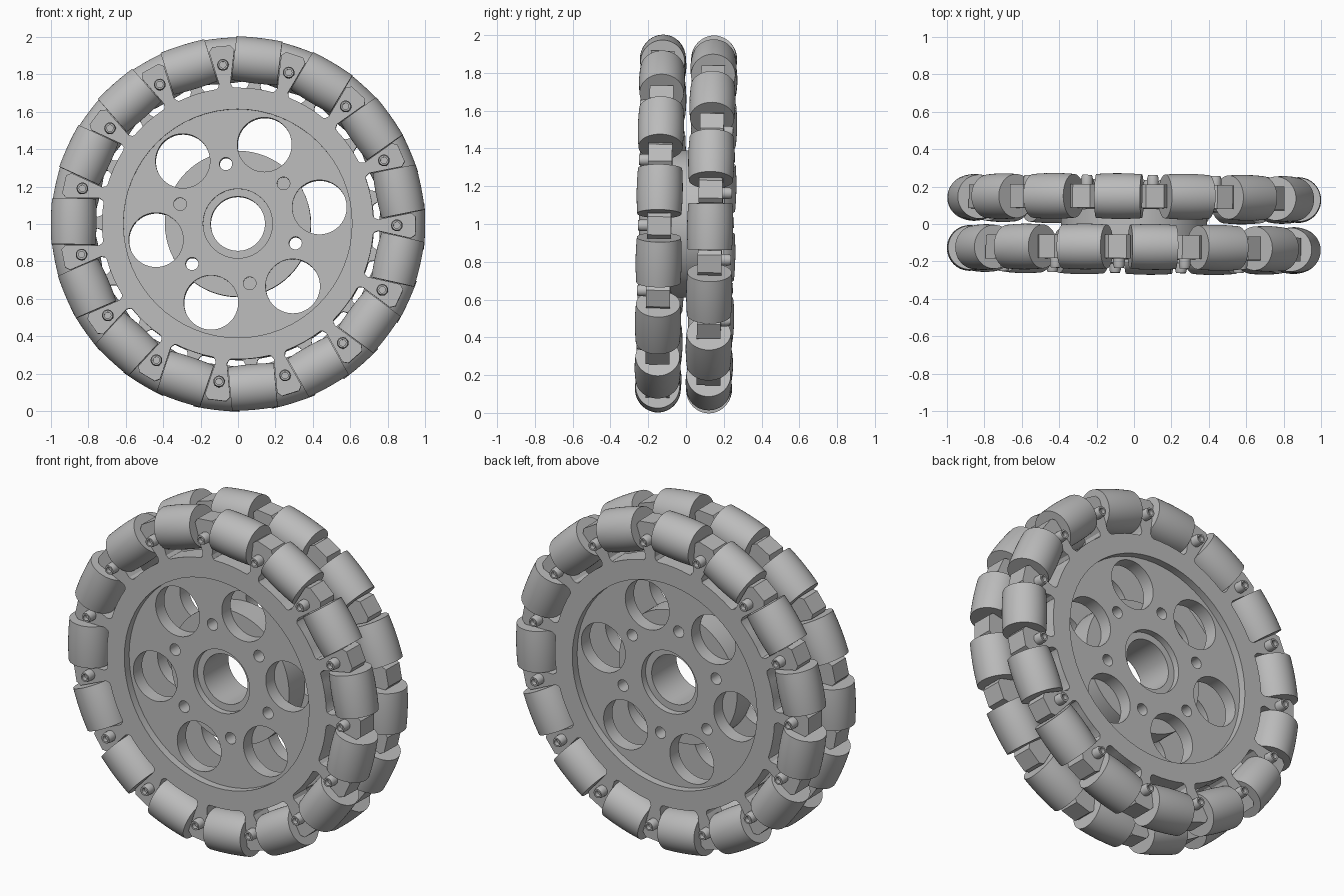
import bpy, bmesh
from math import sin, cos, tan, radians, pi, sqrt
from mathutils import Matrix, Vector

if "Cube" in bpy.data.objects:
    bpy.data.objects.remove(bpy.data.objects["Cube"])

COUNT = 15                     # rollers per layer
STEP = 2 * pi / COUNT
LAYER_Y = 0.135                # distance of each layer from the middle
HALF = 0.063                   # half thickness of a hub plate
POST_ANGLE = radians(-0.7)
HOLE_ANGLE = radians(11.3)
FLOOR_R, POST_R, SLOT = 0.725, 0.95, 0.126
# The wheel leans very slightly
TILT = (Matrix.Translation((0, 0, 1)) @ Matrix.Rotation(-0.0155, 4, "X")
        @ Matrix.Rotation(-0.008, 4, "Z"))

grey = bpy.data.materials.new("plain grey")
grey.use_nodes = True
grey.diffuse_color = (0.5, 0.5, 0.5, 1)
grey.node_tree.nodes["Principled BSDF"].inputs["Base Color"].default_value = (0.5, 0.5, 0.5, 1)


def to_mesh(bm, name):
    bmesh.ops.recalc_face_normals(bm, faces=bm.faces)
    mesh = bpy.data.meshes.new(name)
    bm.to_mesh(mesh)
    bm.free()
    mesh.materials.append(grey)
    return mesh


def add(name, mesh, matrix=Matrix()):
    ob = bpy.data.objects.new(name, mesh)
    bpy.context.collection.objects.link(ob)
    ob.matrix_world = matrix
    return ob


def spin(angle):
    """Turn about the axle, from +x towards +z."""
    return Matrix.Rotation(-angle, 4, "Y")


def polar(r, a, y=0):
    return Vector((r * cos(a), y, r * sin(a)))


def lathe(name, profile, segments):
    """Revolve (radius, height) points about z."""
    bm = bmesh.new()
    verts = [bm.verts.new((r, 0, h)) for r, h in profile]
    edges = [bm.edges.new(pair) for pair in zip(verts, verts[1:])]
    bmesh.ops.spin(bm, geom=verts + edges, axis=(0, 0, 1), cent=(0, 0, 0),
                   angle=2 * pi, steps=segments, use_merge=True)
    bmesh.ops.remove_doubles(bm, verts=bm.verts, dist=1e-5)
    return to_mesh(bm, name)


def drum(bm, radius, y0, y1, centre=Vector(), segments=64):
    """Solid cylinder lying along y."""
    place = Matrix.Translation(centre + Vector((0, (y0 + y1) / 2, 0)))
    bmesh.ops.create_cone(bm, cap_ends=True, segments=segments, radius1=radius,
                          radius2=radius, depth=abs(y1 - y0),
                          matrix=place @ Matrix.Rotation(pi / 2, 4, "X"))


def cut(ob, drums):
    """Subtract a set of separate cylinders."""
    bm = bmesh.new()
    for d in drums:
        drum(bm, *d)
    cutter = add("cutter", to_mesh(bm, "cutter"))
    mod = ob.modifiers.new("cut", "BOOLEAN")
    mod.operation, mod.solver, mod.object = "DIFFERENCE", "EXACT", cutter
    bpy.context.view_layer.update()
    mesh = bpy.data.meshes.new_from_object(
        ob.evaluated_get(bpy.context.evaluated_depsgraph_get()))
    ob.modifiers.clear()
    ob.data = mesh
    bpy.data.objects.remove(cutter)


def hub_outline(offset):
    """Disc with flared posts, and slots whose sides match the roller ends."""
    def gap(r):
        return r * tan(STEP / 2) - SLOT / cos(STEP / 2)
    points = []
    for k in range(COUNT):
        turn = spin(offset + k * STEP)
        inner, c = FLOOR_R + 0.005, 0.025
        half = [(inner, gap(inner) + 0.012), (inner + 0.02, gap(inner + 0.02)),
                (POST_R - c, gap(POST_R - c)), (POST_R, gap(POST_R) - c)]
        post = [(r, -w) for r, w in half] + [(r, w) for r, w in reversed(half)]
        points += [turn @ Vector((r, 0, w)) for r, w in post]
        edge = gap(inner) / FLOOR_R + 0.03
        for i in range(5):
            a = edge + (STEP - 2 * edge) * i / 4
            points.append(turn @ polar(FLOOR_R, a))
    return points


def build_hub(name, side, offset):
    bm = bmesh.new()
    y0 = side * (LAYER_Y - HALF)
    face = bm.faces.new([bm.verts.new(p + Vector((0, y0, 0))) for p in hub_outline(offset)])
    ext = bmesh.ops.extrude_face_region(bm, geom=[face], use_keep_orig=True)
    moved = [v for v in ext["geom"] if isinstance(v, bmesh.types.BMVert)]
    bmesh.ops.translate(bm, verts=moved, vec=(0, side * 2 * HALF, 0))
    ob = add(name, to_mesh(bm, name))
    cut(ob, [(0.61, side * (LAYER_Y + HALF - 0.045), side * 0.4)])
    cut(ob, [(0.185, side * (LAYER_Y - 0.02), side * 0.4)])
    holes = [(0.145, -0.4, 0.4)]
    for k in range(6):
        a = HOLE_ANGLE + k * pi / 3
        holes.append((0.145, -0.4, 0.4, polar(0.445, a)))
        holes.append((0.034, -0.4, 0.4, polar(0.325, a + pi / 6), 24))
    cut(ob, holes)
    ob.matrix_world = TILT


# Shared roller (slightly barrelled) and socket bolt
L, END, MID = 0.1225, 0.117, 0.122
barrel = [(END + (MID - END) * (1 - (t / 4) ** 2), L * t / 4) for t in range(-4, 5)]
roller_mesh = lathe("roller", [(0, -L)] + barrel + [(0, L)], 48)
bolt_mesh = lathe("bolt", [(0, -0.01), (0.031, -0.01), (0.031, 0.032), (0.026, 0.05),
                           (0.017, 0.05), (0.017, 0.025), (0, 0.025)], 20)

# Two layers, the back one turned by half a step
for label, side, shift in (("front", -1, 0), ("back", 1, STEP / 2)):
    offset = POST_ANGLE + shift
    build_hub(label + "_hub", side, offset)
    for k in range(COUNT):
        a = offset + k * STEP
        add(f"{label}_roller_{k + 1}", roller_mesh, TILT @ spin(a + STEP / 2)
            @ Matrix.Translation((0.876, side * LAYER_Y, 0)))
        add(f"{label}_bolt_{k + 1}", bolt_mesh, TILT @ spin(a)
            @ Matrix.Translation((0.85, side * (LAYER_Y + HALF), 0))
            @ Matrix.Rotation(-side * pi / 2, 4, "X"))

# Spacer between the hubs, with the bore and three through holes
bm = bmesh.new()
drum(bm, 0.39, -0.074, 0.074)
spacer = add("hub_spacer", to_mesh(bm, "hub_spacer"))
cut(spacer, [(0.145, -0.4, 0.4)]
    + [(0.034, -0.4, 0.4, polar(0.325, HOLE_ANGLE + pi / 2 + k * 2 * pi / 3), 24)
       for k in range(3)])
spacer.matrix_world = TILT

# Smooth the round faces, keep the edges crisp
smooth = [o for o in bpy.context.scene.objects if o.type == "MESH" and o.data.materials[:1] == [grey]]
bpy.ops.object.select_all(action="DESELECT")
for ob in smooth:
    ob.select_set(True)
bpy.context.view_layer.objects.active = spacer
bpy.ops.object.shade_smooth_by_angle(angle=radians(30))
